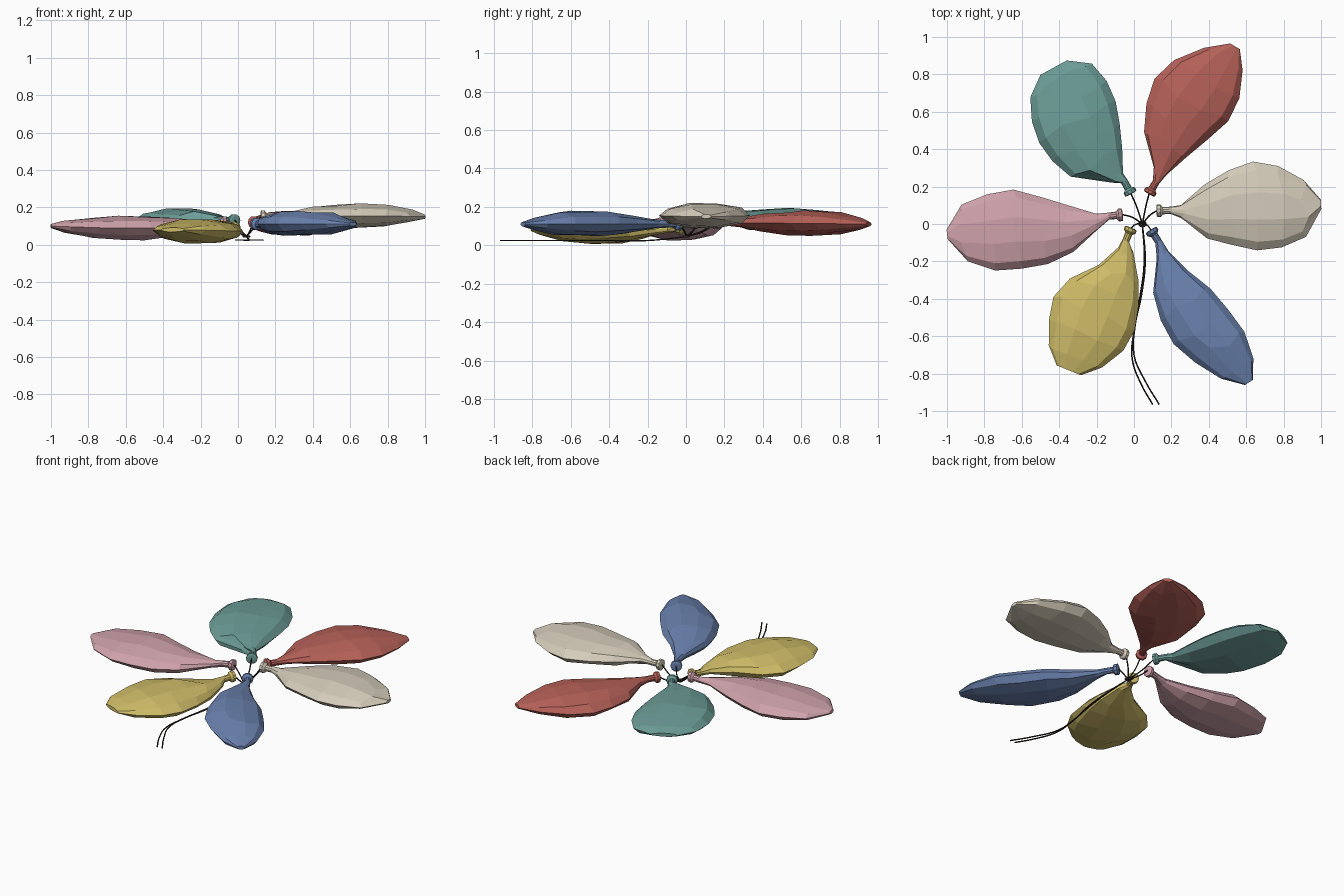
import bpy, bmesh, math, random
from mathutils import Vector

random.seed(4)
if "Cube" in bpy.data.objects:
    bpy.data.objects.remove(bpy.data.objects["Cube"])


def material(name, r, g, b):
    """Flat material from 8-bit display values, stored as linear."""
    colour = [(c / 255) ** 2.2 for c in (r, g, b)] + [1]
    mat = bpy.data.materials.new(name)
    mat.use_nodes = True
    mat.diffuse_color = colour
    bsdf = mat.node_tree.nodes["Principled BSDF"]
    bsdf.inputs["Base Color"].default_value = colour
    bsdf.inputs["Roughness"].default_value = 0.8
    return mat


SIDES = 10
STATIONS = (0.15, 0.3, 0.45, 0.6, 0.75, 0.9, 1.0)   # body rings, fraction of length
THICKNESS = (0.025, 0.05, 0.064, 0.068, 0.06, 0.036, 0.012)
# Rolled mouth and narrow neck: distance along the axis, radius
NECK = ((0, 0.022), (0.004, 0.034), (0.022, 0.034), (0.034, 0.02), (0.075, 0.019))
mouths = []


def balloon(name, mat, mouth, tip, belly_z, left, right):
    """Loft a limp flattened balloon from its mouth to its tip."""
    mouth, tip = Vector(mouth), Vector(tip)
    mouths.append(mouth)
    flat = Vector((tip.x - mouth.x, tip.y - mouth.y, 0))
    length = flat.length
    along = flat.normalized()
    side = Vector((-along.y, along.x, 0))

    def height(f):
        # Mouth height eases to the belly, then to the tip
        if f < 0.5:
            return mouth.z + (belly_z - mouth.z) * math.sin(f * math.pi)
        return belly_z + (tip.z - belly_z) * (2 * f - 1) ** 2

    rings = [(d / length, r, r, r, 0) for d, r in NECK]
    rings += [(f, l, r, t, 0.12) for f, l, r, t in zip(STATIONS, left, right, THICKNESS)]

    bm = bmesh.new()
    loops = []
    for f, l, r, thick, wrinkle in rings:
        centre = mouth + along * f * length
        centre.z = height(f)
        loop = []
        for i in range(SIDES):
            a = math.tau * i / SIDES
            across, up = math.cos(a), math.sin(a)
            middle = (l - r) / 2
            offset = middle + across * (l + r) / 2
            lift = up * thick * (1 + random.uniform(-wrinkle, wrinkle * 0.5))
            slip = random.uniform(-wrinkle, wrinkle) * 0.25 * abs(up)
            loop.append(bm.verts.new(centre + side * offset + along * slip * (f < 1)
                                     + Vector((0, 0, lift))))
        loops.append(loop)
    for a, b in zip(loops, loops[1:]):
        for i in range(SIDES):
            j = (i + 1) % SIDES
            bm.faces.new((a[i], a[j], b[j], b[i]))
    bm.faces.new(loops[0])
    bm.faces.new(loops[-1])
    bmesh.ops.recalc_face_normals(bm, faces=bm.faces)
    mesh = bpy.data.meshes.new(name)
    bm.to_mesh(mesh)
    bm.free()
    mesh.materials.append(mat)
    bpy.context.collection.objects.link(bpy.data.objects.new(name, mesh))


def string(name, points, radius=0.004, cyclic=False):
    """Thin round cord through the points."""
    curve = bpy.data.curves.new(name, "CURVE")
    curve.dimensions = "3D"
    curve.bevel_depth = radius
    curve.bevel_resolution = 1
    curve.resolution_u = 5
    curve.use_fill_caps = True
    spline = curve.splines.new("BEZIER")
    spline.bezier_points.add(len(points) - 1)
    spline.use_cyclic_u = cyclic
    for bp, p in zip(spline.bezier_points, points):
        bp.co = p
        bp.handle_left_type = bp.handle_right_type = "AUTO"
    curve.materials.append(dark)
    bpy.context.collection.objects.link(bpy.data.objects.new(name, curve))


dark = material("dark string", 48, 42, 38)

# Six balloons around the knot
balloon("red_balloon", material("red", 180, 97, 89),
        (0.08, 0.16, 0.12), (0.54, 0.95, 0.11), 0.115,
        left=(0.05, 0.19, 0.255, 0.285, 0.245, 0.14, 0.03),
        right=(0.03, 0.075, 0.125, 0.17, 0.16, 0.1, 0.03))
balloon("cream_balloon", material("cream", 212, 203, 185),
        (0.12, 0.07, 0.15), (1.0, 0.11, 0.15), 0.155,
        left=(0.025, 0.13, 0.2, 0.24, 0.21, 0.13, 0.02),
        right=(0.045, 0.16, 0.2, 0.235, 0.225, 0.175, 0.03))
balloon("blue_balloon", material("blue", 106, 129, 173),
        (0.09, -0.03, 0.11), (0.61, -0.85, 0.11), 0.112,
        left=(0.018, 0.05, 0.1, 0.12, 0.13, 0.095, 0.03),
        right=(0.055, 0.17, 0.215, 0.225, 0.18, 0.11, 0.02))
balloon("yellow_balloon", material("yellow", 206, 187, 104),
        (-0.015, -0.02, 0.09), (-0.33, -0.79, 0.08), 0.073,
        left=(0.065, 0.145, 0.195, 0.225, 0.21, 0.14, 0.05),
        right=(0.025, 0.085, 0.2, 0.245, 0.22, 0.17, 0.09))
balloon("pink_balloon", material("pink", 206, 161, 169),
        (-0.06, 0.05, 0.12), (-1.0, -0.05, 0.1), 0.088,
        left=(0.065, 0.17, 0.22, 0.23, 0.225, 0.16, 0.03),
        right=(0.02, 0.08, 0.14, 0.195, 0.185, 0.145, 0.02))
balloon("green_balloon", material("teal green", 108, 155, 150),
        (-0.015, 0.16, 0.13), (-0.395, 0.855, 0.14), 0.13,
        left=(0.07, 0.24, 0.285, 0.3, 0.28, 0.225, 0.12),
        right=(0.015, 0.075, 0.125, 0.165, 0.175, 0.15, 0.04))

# Strings from the knot to each mouth
knot = Vector((0.045, 0.0, 0.045))
for n, mouth in enumerate(mouths):
    middle = (knot + mouth) / 2 + Vector((0, 0.01, -0.01))
    string(f"mouth_string_{n + 1}", [knot, middle, mouth])

# Knot loop
string("knot", [knot + Vector((0.016 * math.cos(a), 0.012 * math.sin(a), 0))
                for a in (0, math.pi / 2, math.pi, math.pi * 1.5)], 0.006, True)

# Two loose tails
for name, path in {
    "tail_left": ((0.06, -0.2), (0.04, -0.38), (0.005, -0.55), (0, -0.7), (0.06, -0.84), (0.135, -0.965)),
    "tail_right": ((0.055, -0.2), (0.03, -0.4), (0, -0.57), (-0.01, -0.72), (0.04, -0.86), (0.1, -0.965)),
}.items():
    string(name, [knot] + [(x, y, 0.025) for x, y in path])
